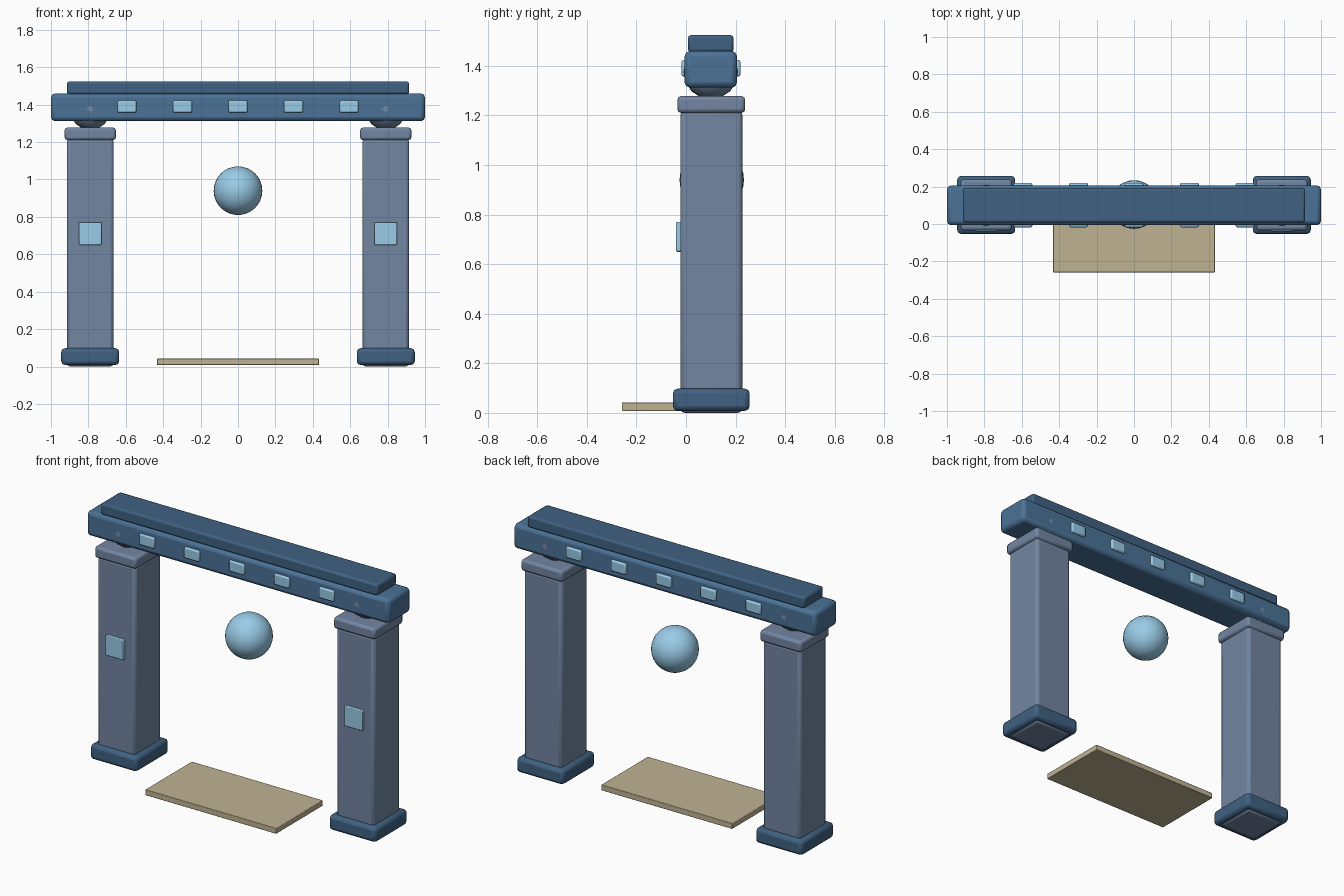
import bpy
from math import radians

if "Cube" in bpy.data.objects:
    bpy.data.objects.remove(bpy.data.objects["Cube"])


def mat(name, rgb):
    m = bpy.data.materials.new(name)
    m.diffuse_color = (*rgb, 1)
    m.use_nodes = True
    m.node_tree.nodes["Principled BSDF"].inputs["Base Color"].default_value = m.diffuse_color
    return m


STONE = mat("blue_grey_stone", (0.17, 0.24, 0.36))
DARK = mat("dark_blue", (0.05, 0.12, 0.22))
BEAM = mat("beam_blue", (0.07, 0.17, 0.31))
GLOW = mat("pale_blue", (0.32, 0.60, 0.80))
SAND = mat("sand", (0.52, 0.45, 0.29))


def smooth(o, angle=40):
    bpy.ops.object.select_all(action='DESELECT')
    o.select_set(True)
    bpy.context.view_layer.objects.active = o
    bpy.ops.object.shade_smooth_by_angle(angle=radians(angle))


def box(name, x, y, z, material, bevel=0.0):
    """Box from (min, max) ranges, with optional rounded edges."""
    r = (x, y, z)
    bpy.ops.mesh.primitive_cube_add(size=1, location=[(a + b) / 2 for a, b in r])
    o = bpy.context.object
    o.name = name
    o.scale = [b - a for a, b in r]
    bpy.ops.object.transform_apply(location=False, rotation=False, scale=True)
    o.data.materials.append(material)
    if bevel:
        m = o.modifiers.new("bevel", 'BEVEL')
        m.width = bevel
        m.segments = 2
        smooth(o)
    return o


def ball(name, loc, radius, material, segments, rings):
    bpy.ops.mesh.primitive_uv_sphere_add(segments=segments, ring_count=rings,
                                         radius=radius, location=loc)
    o = bpy.context.object
    o.name = name
    o.data.materials.append(material)
    smooth(o)


def around(c, half):
    return (c - half, c + half)


CY = 0.102  # depth centre of the gate

# Two pillars with base, cap, bearing ball and front panel
for side, s in (("left", -1), ("right", 1)):
    cx = s * 0.79
    box(side + "_pillar", around(cx, 0.125), around(CY, 0.125), (0.0, 1.22), STONE, 0.018)
    box(side + "_pillar_base", around(cx, 0.155), around(CY, 0.155), (0.008, 0.098), DARK, 0.02)
    box(side + "_pillar_cap", around(cx, 0.137), around(CY, 0.137), (1.21, 1.278), STONE, 0.015)
    ball(side + "_bearing", (cx, CY - 0.002, 1.375), 0.11, STONE, 16, 8)
    box(side + "_pillar_panel", around(cx, 0.06), (-0.04, -0.01), (0.65, 0.77), GLOW, 0.004)

# Lintel and its top rail
box("lintel", (-1, 1), around(0.1, 0.106), (1.312, 1.46), BEAM, 0.022)
box("top_rail", (-0.915, 0.915), around(0.1, 0.092), (1.455, 1.524), DARK, 0.012)

# Glowing inlays on both faces of the lintel
for i in range(5):
    x = around((i - 2) * 0.297, 0.05)
    box(f"front_inlay_{i + 1}", x, (-0.018, 0.012), (1.357, 1.423), GLOW, 0.008)
    box(f"back_inlay_{i + 1}", x, (0.19, 0.22), (1.357, 1.423), GLOW, 0.008)

# Floating orb and threshold slab
ball("orb", (0, 0.104, 0.94), 0.13, GLOW, 32, 16)
box("threshold_slab", (-0.433, 0.433), (-0.258, 0.182), (0.008, 0.042), SAND, 0.003)
